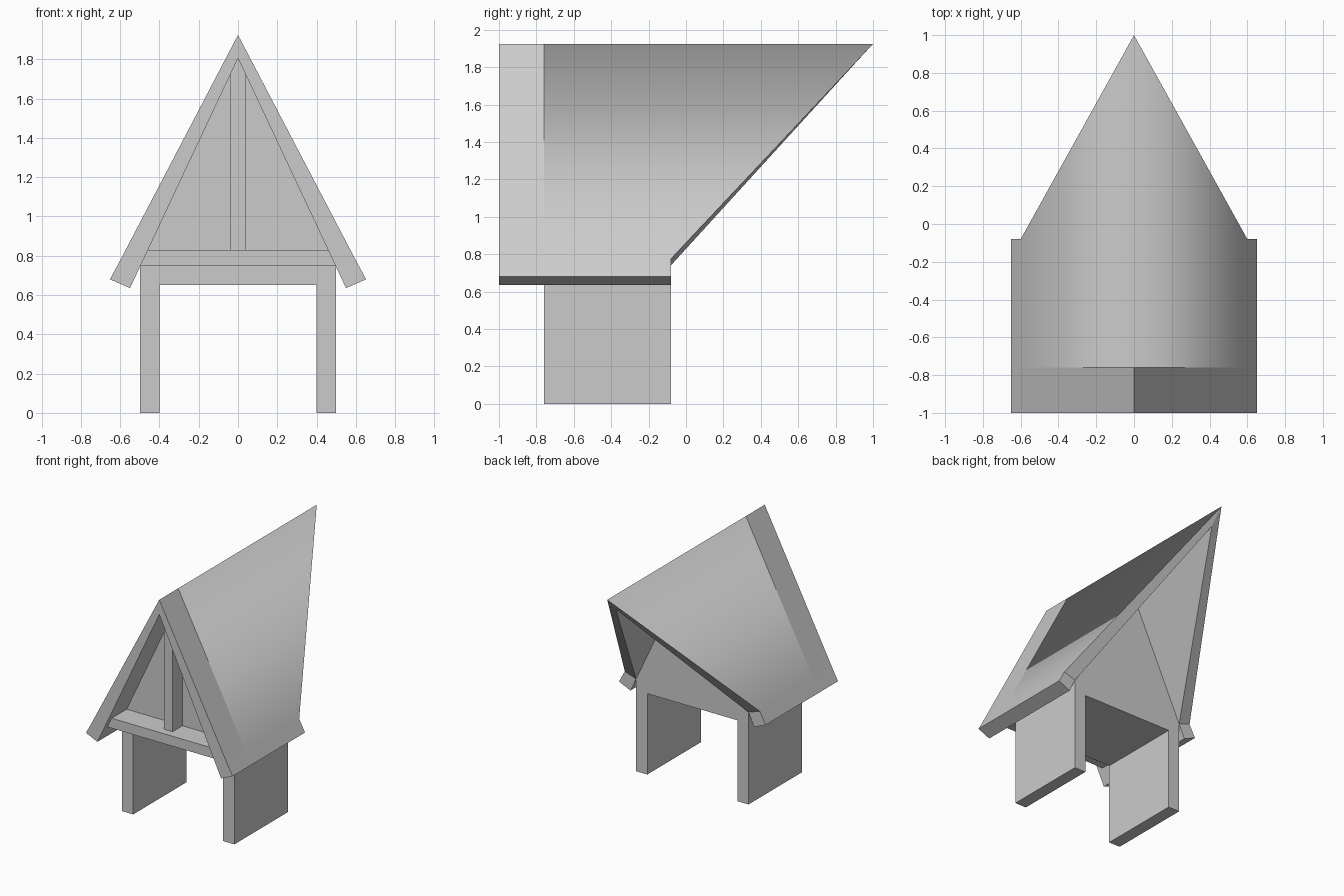
import bpy, bmesh

if "Cube" in bpy.data.objects:
    bpy.data.objects.remove(bpy.data.objects["Cube"])

FRONT, WALL, REAR = -1.0, -0.76, -0.08
# half cross-section of the roof (x, z): outer ridge, outer knee, eave, inner eave, inner knee, inner ridge
SECTION = [(0, 1.924), (0.6, 0.776), (0.652, 0.68), (0.55, 0.635), (0.5, 0.741), (0, 1.805)]


def finish(bm, name):
    bmesh.ops.remove_doubles(bm, verts=bm.verts, dist=1e-4)
    bmesh.ops.recalc_face_normals(bm, faces=bm.faces)
    # only the rear roof covering is rounded over the ridge by shading
    for e in bm.edges:
        e.smooth = all(f.smooth for f in e.link_faces)
    me = bpy.data.meshes.new(name)
    bm.to_mesh(me)
    bm.free()
    ob = bpy.data.objects.new(name, me)
    bpy.context.collection.objects.link(ob)
    return ob


def add_face(bm, pts, smooth=False):
    f = bm.faces.new([bm.verts.new(p) for p in pts])
    f.smooth = smooth


def prism(name, profile, y0, y1, skip=()):
    """Extrude an (x, z) profile along y, leaving out the side faces in skip."""
    bm = bmesh.new()
    n = len(profile)
    for y in (y0, y1):
        add_face(bm, [(x, y, z) for x, z in profile])
    for i in range(n):
        if i not in skip:
            (xa, za), (xb, zb) = profile[i], profile[(i + 1) % n]
            add_face(bm, [(xa, y0, za), (xb, y0, zb), (xb, y1, zb), (xa, y1, za)])
    return finish(bm, name)


# roof: two mirrored slopes whose rear is cut back to a long ridge point
bm = bmesh.new()
for s in (-1, 1):
    def ring(y):
        return [(s * x, y, z) for x, z in SECTION]
    a, b, c = ring(FRONT), ring(WALL), ring(REAR)
    tip_out, tip_in = (0, 1.0, 1.924), (0, 0.89, 1.805)
    add_face(bm, a)                                        # front gable board
    for i in range(5):
        add_face(bm, [a[i], a[i + 1], b[i + 1], b[i]])     # front overhang
    for i in range(1, 4):
        add_face(bm, [b[i], b[i + 1], c[i + 1], c[i]], i == 1)
    add_face(bm, [b[0], b[1], c[1], tip_out], True)        # rear covering
    add_face(bm, [c[5], c[4], tip_in])                     # rear underside
    add_face(bm, [c[1], tip_out, tip_in, c[4]])            # sloping rear cut
    add_face(bm, c[1:5])                                   # eave end
finish(bm, "roof")

# side walls, gable panel and soffit in one body; its sloping top is covered by the roof
prism("dormer_body",
      [(-0.5, 0), (-0.4, 0), (-0.4, 0.65), (0.4, 0.65), (0.4, 0), (0.5, 0),
       (0.5, 0.741), (0, 1.805), (-0.5, 0.741)], WALL, REAR, skip=(6, 7))

# gable timbers fitted under the roof slopes
prism("cross_beam", [(-0.496, 0.75), (0.496, 0.75), (0.458, 0.83), (-0.458, 0.83)], -0.95, WALL)
prism("king_post", [(-0.038, 0.83), (0.038, 0.83), (0.038, 1.724), (0, 1.805), (-0.038, 1.724)],
      -0.885, WALL)
